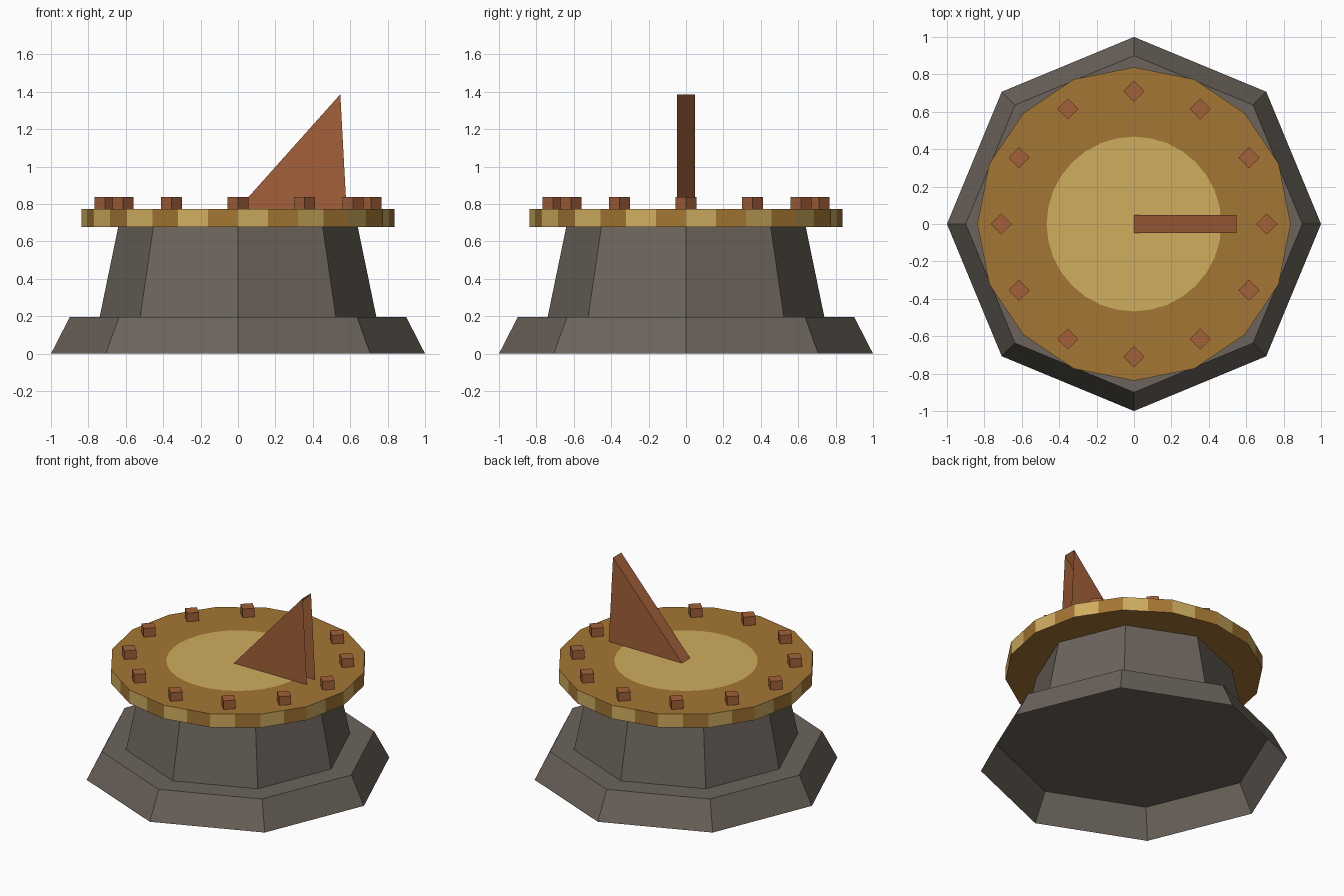
import bpy, bmesh
from math import pi, cos, sin

if "Cube" in bpy.data.objects:
    bpy.data.objects.remove(bpy.data.objects["Cube"])


def mat(name, hexcode):
    # sRGB hex to linear colour
    rgb = [int(hexcode[i:i + 2], 16) / 255 for i in (0, 2, 4)]
    m = bpy.data.materials.new(name)
    m.diffuse_color = [((c + 0.055) / 1.055) ** 2.4 for c in rgb] + [1]
    m.use_nodes = True
    m.node_tree.nodes["Principled BSDF"].inputs["Base Color"].default_value = m.diffuse_color
    return m


stone = mat("grey stone", "6C645C")
brass = mat("dark brass", "A37633")
gold = mat("pale brass", "CFAD5F")
copper = mat("copper", "A36039")


def finish(name, bm, mats, open_faces=()):
    # face outward first, then remove the faces that are left open
    bmesh.ops.recalc_face_normals(bm, faces=bm.faces)
    bmesh.ops.delete(bm, geom=list(open_faces), context='FACES_ONLY')
    me = bpy.data.meshes.new(name)
    bm.to_mesh(me)
    bm.free()
    for m in mats:
        me.materials.append(m)
    ob = bpy.data.objects.new(name, me)
    bpy.context.collection.objects.link(ob)
    return ob


def prism(name, sides, r0, r1, z0, z1, m, at=(0, 0)):
    # tapered prism with a corner on the +x axis and an open underside
    bm = bmesh.new()
    rings = [[bm.verts.new((at[0] + r * cos(2 * pi * i / sides),
                            at[1] + r * sin(2 * pi * i / sides), z))
              for i in range(sides)] for r, z in ((r0, z0), (r1, z1))]
    bottom = bm.faces.new(rings[0])
    bm.faces.new(rings[1])
    for i in range(sides):
        j = (i + 1) % sides
        bm.faces.new((rings[0][i], rings[0][j], rings[1][j], rings[1][i]))
    return finish(name, bm, [m], [bottom])


# Stone foot (hollow underneath) and pedestal
prism("foot", 8, 1.0, 0.9, 0, 0.195, stone)
prism("pedestal", 8, 0.74, 0.64, 0.195, 0.68, stone)

# Dial plate: 16 sides, each rim side split into a pale and a dark half
Z0, Z1, R = 0.678, 0.775, 0.838
bm = bmesh.new()
N = 32


def ring(r, z, polygonal):
    out = []
    for i in range(N):
        k = r * (cos(pi / 16) if polygonal and i % 2 else 1)
        a = 2 * pi * i / N
        out.append(bm.verts.new((k * cos(a), k * sin(a), z)))
    return out


low, high, inner = ring(R, Z0, True), ring(R, Z1, True), ring(0.467, Z1, False)
bm.faces.new(low)
bm.faces.new(inner).material_index = 1
for i in range(N):
    j = (i + 1) % N
    bm.faces.new((low[i], low[j], high[j], high[i])).material_index = 1 - i % 2
    bm.faces.new((high[i], high[j], inner[j], inner[i]))
finish("dial_plate", bm, [brass, gold])

# Twelve hour pegs, all turned as diamonds
for h in range(12):
    a = h * pi / 6
    prism(f"hour_peg_{h + 1}", 4, 0.056, 0.056, Z1, 0.837, copper,
          (0.71 * cos(a), 0.71 * sin(a)))

# Triangular gnomon: two sides and the sloping edge, open at back and base
bm = bmesh.new()
profile = [(0, Z1), (0.58, Z1), (0.547, 1.387)]
left, right = [[bm.verts.new((x, y, z)) for x, z in profile]
               for y in (-0.047, 0.047)]
bm.faces.new(left)
bm.faces.new(right)
edges = []
for i in range(3):
    j = (i + 1) % 3
    edges.append(bm.faces.new((left[i], left[j], right[j], right[i])))
finish("gnomon", bm, [copper], edges[:2])
